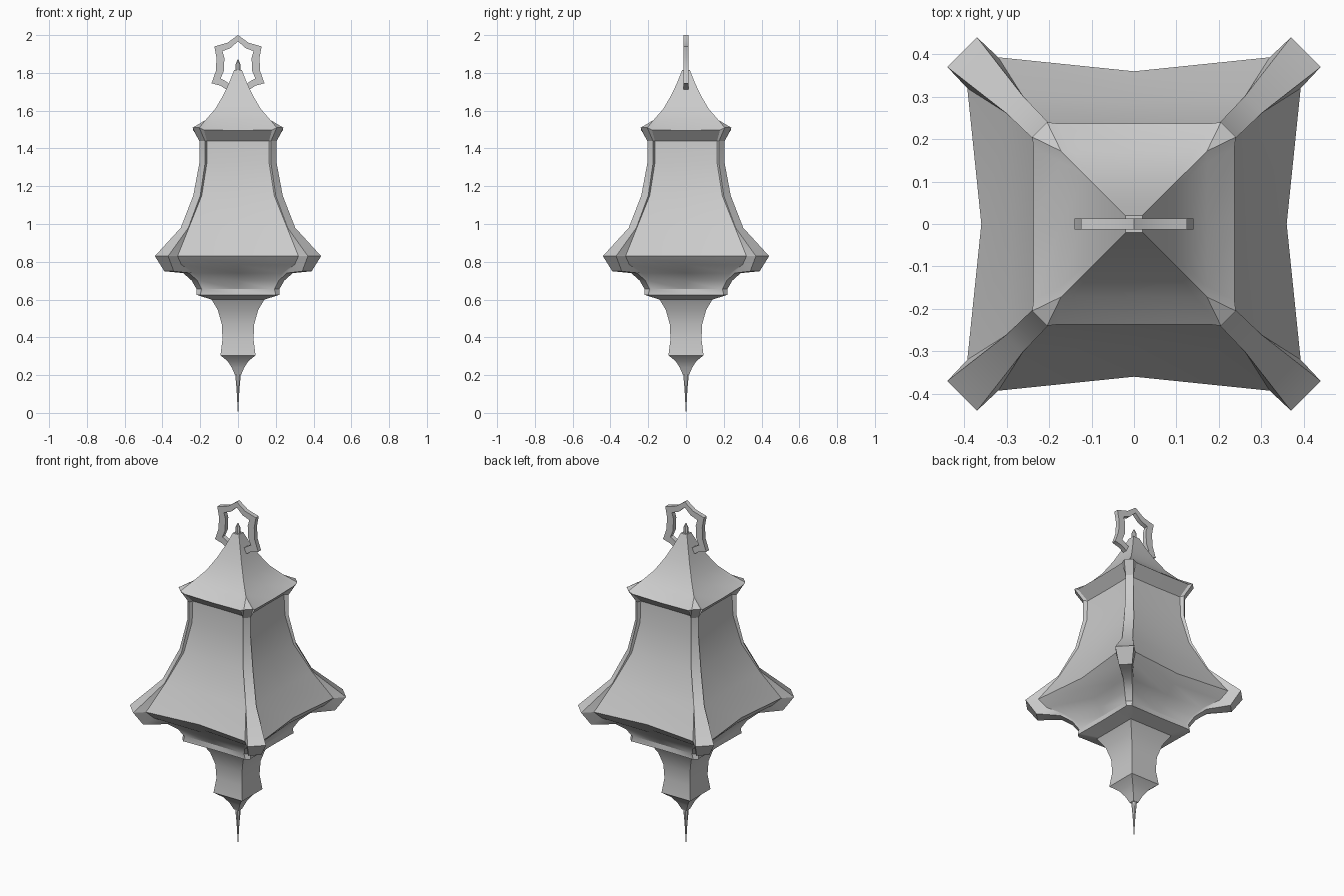
import bpy, bmesh, math

if "Cube" in bpy.data.objects:
    bpy.data.objects.remove(bpy.data.objects["Cube"])


def finish(name, bm, angle=32):
    bmesh.ops.remove_doubles(bm, verts=bm.verts, dist=1e-5)
    bmesh.ops.recalc_face_normals(bm, faces=bm.faces)
    me = bpy.data.meshes.new(name)
    bm.to_mesh(me)
    bm.free()
    ob = bpy.data.objects.new(name, me)
    bpy.context.collection.objects.link(ob)
    bpy.ops.object.select_all(action='DESELECT')
    ob.select_set(True)
    bpy.context.view_layer.objects.active = ob
    bpy.ops.object.shade_smooth_by_angle(angle=math.radians(angle))
    return ob


# Four-fold section: m = mid side, (a,b) = panel end, (p,q) = corner rib
def row(z, m, a, b, p, q, mz=None, pz=None):
    quarter = [(0, -m, z if mz is None else mz), (a, -b, z),
               (p, -q, z if pz is None else pz),
               (q, -p, z if pz is None else pz), (b, -a, z)]
    ring = []
    for k in range(4):
        for x, y, h in quarter:
            for _ in range(k):
                x, y = -y, x
            ring.append((x, y, h))
    return ring


def square(z, c):
    return row(z, c, c * .85, c, c, c)


def circle(z, r, n=8):
    return [(r * math.cos((i + .5) * math.tau / n),
             r * math.sin((i + .5) * math.tau / n), z) for i in range(n)]


def loft(name, rings, top=False, bottom=False):
    bm = bmesh.new()
    vs = [[bm.verts.new(co) for co in r] for r in rings]
    for r0, r1 in zip(vs, vs[1:]):
        n = len(r0)
        for i in range(n):
            j = (i + 1) % n
            bm.faces.new((r0[i], r0[j], r1[j], r1[i]))
    if top:
        bm.faces.new(vs[0])
    if bottom:
        bm.faces.new(vs[-1])
    return finish(name, bm)


# Flared roof with clipped corners
edge = row(1.498, .237, .18, .237, .205, .24, 1.495, 1.51)
loft("roof", [square(1.815, .02), square(1.75, .046), square(1.68, .079),
              square(1.61, .12), square(1.55, .172), edge], top=True)

# Body panels with corner ribs, ending in projecting feet
skirt = row(.83, .36, .32, .393, .37, .44)
loft("body", [edge,
              row(1.44, .18, .165, .182, .175, .205),
              row(1.32, .185, .165, .188, .175, .205),
              row(1.15, .22, .192, .225, .20, .237),
              row(.98, .288, .26, .298, .263, .303),
              skirt])

# Bowl under the body, with the ribs curling inwards
rim = row(.625, .215, .185, .218, .20, .22)
loft("bowl", [skirt,
              row(.785, .325, .30, .35, .34, .39, pz=.75),
              row(.74, .275, .235, .28, .258, .29),
              row(.70, .235, .20, .238, .215, .245),
              row(.655, .212, .18, .214, .193, .219),
              rim])

# Tapering neck and lower cone
loft("neck", [rim, square(.60, .14), square(.545, .107), square(.47, .086),
              square(.39, .082), square(.305, .093)])
loft("lower_cone", [square(.305, .093), square(.275, .056),
                    square(.24, .033), square(.20, .016)], bottom=True)

# Bottom spike
loft("spike", [circle(.215, .017), circle(.195, .015), circle(.12, .008),
               circle(0, .001)], top=True, bottom=True)

# Finial
loft("finial", [circle(1.87, .003), circle(1.845, .014), circle(1.80, .014)],
     top=True)

# Hanging ring: pointed hexagon with hollow sides, open at the bottom
outer = [(0, 2), (.055, 1.96), (.125, 1.94), (.114, 1.88), (.117, 1.81),
         (.14, 1.745), (.092, 1.732), (.045, 1.70)]
inner = [(0, 1.968), (.038, 1.932), (.082, 1.915), (.072, 1.88), (.075, 1.81),
         (.092, 1.77), (.075, 1.762), (.035, 1.735)]


def both(half):
    return [(-x, z) for x, z in half[:0:-1]] + half


bm = bmesh.new()
rings = []
for (xo, zo), (xi, zi) in zip(both(outer), both(inner)):
    rings.append([bm.verts.new(c) for c in ((xo, -.013, zo), (xo, .013, zo),
                                            (xi, .013, zi), (xi, -.013, zi))])
for r0, r1 in zip(rings, rings[1:]):
    for i in range(4):
        j = (i + 1) % 4
        bm.faces.new((r0[i], r0[j], r1[j], r1[i]))
bm.faces.new(rings[0])
bm.faces.new(rings[-1])
finish("hanging_ring", bm)
